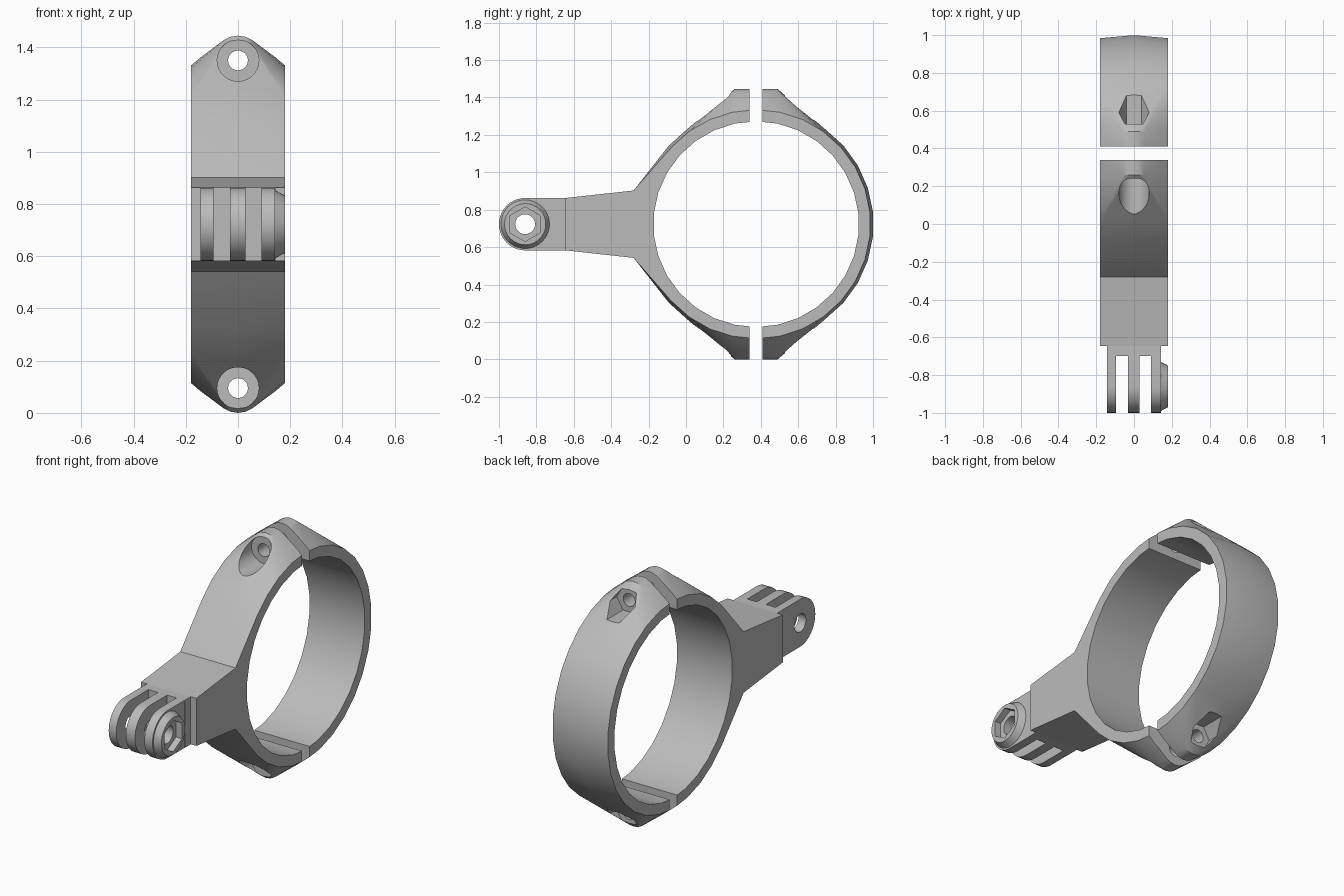
import bpy, bmesh, math

if "Cube" in bpy.data.objects:
    bpy.data.objects.remove(bpy.data.objects["Cube"])

ZC = 0.7225          # height of the clamp axis
YC = 0.375           # depth of the clamp axis
W = 0.18             # half width
PIN = -0.86          # hinge pin position in y

grey = bpy.data.materials.new("plain grey")
grey.diffuse_color = (0.5, 0.5, 0.5, 1)
grey.use_nodes = True
grey.node_tree.nodes["Principled BSDF"].inputs["Base Color"].default_value = grey.diffuse_color


def circle(axis, at, center, r, n=30, turn=0.0):
    """Points of a polygon around an x or y axis; center is (y or x, z)."""
    pts = []
    for i in range(n):
        a = turn + 2 * math.pi * i / n
        u, z = center[0] + r * math.cos(a), center[1] + r * math.sin(a)
        pts.append((at, u, z) if axis == 'x' else (u, at, z))
    return pts


def box(x0, x1, y0, y1, z0, z1):
    return [(x, y, z) for x in (x0, x1) for y in (y0, y1) for z in (z0, z1)]


def hull(name, pts):
    bm = bmesh.new()
    for p in pts:
        bm.verts.new(p)
    res = bmesh.ops.convex_hull(bm, input=bm.verts[:])
    junk = {g for g in res["geom_interior"] + res["geom_unused"]
            if isinstance(g, bmesh.types.BMVert)}
    bmesh.ops.delete(bm, geom=list(junk), context='VERTS')
    bmesh.ops.dissolve_limit(bm, angle_limit=0.002, verts=bm.verts[:], edges=bm.edges[:])
    bmesh.ops.recalc_face_normals(bm, faces=bm.faces[:])
    me = bpy.data.meshes.new(name)
    bm.to_mesh(me)
    bm.free()
    me.materials.append(grey)
    ob = bpy.data.objects.new(name, me)
    bpy.context.collection.objects.link(ob)
    return ob


def cut(ob, pts):
    """Subtract the convex solid around pts."""
    tool = hull("cutter", pts)
    tool.hide_render = True
    mod = ob.modifiers.new("cut", 'BOOLEAN')
    mod.operation, mod.solver, mod.object = 'DIFFERENCE', 'EXACT', tool
    bpy.context.view_layer.objects.active = ob
    bpy.ops.object.modifier_apply(modifier=mod.name)
    bpy.data.objects.remove(tool)


def rod(axis, a, b, center, r, n=30, turn=0.0, r2=None):
    return circle(axis, a, center, r, n, turn) + circle(axis, b, center, r2 or r, n, turn)


# Clamp halves: ring, bolt lugs and arm root wrapped in one hull, then cut
FLAT = math.radians(6)
BOLTS = (ZC + 0.6275, ZC - 0.6275)
shell = rod('x', -W, W, (YC, ZC), 0.612, turn=FLAT) + circle('x', 0, (YC, ZC), 0.628, turn=FLAT)
for z in BOLTS:
    shell += rod('y', 0.26, 0.49, (0, z), 0.095, 20, math.pi / 2)
shell += box(-W, W, -0.28, -0.27, ZC - 0.18, ZC + 0.18)

for name, y0, y1 in (("front_clamp_half", 0.34, 2), ("back_clamp_half", -2, 0.41)):
    half = hull(name, shell)
    cut(half, rod('x', -0.5, 0.5, (YC, ZC), 0.55, turn=FLAT))
    cut(half, box(-1, 1, y0, y1, -1, 3))
    for z in BOLTS:
        cut(half, rod('y', -1, 2, (0, z), 0.038, 24))
        if y0 > 0:
            cut(half, rod('y', -0.6, 0.24, (0, z), 0.08))      # screw head recess
        else:
            cut(half, rod('y', 0.53, 1.3, (0, z), 0.08, 6))    # hex nut recess

# Tapered arm
hull("arm", [(x, y, ZC + s * h) for x in (-W, W) for s in (-1, 1)
             for y, h in ((-0.28, 0.18), (-0.645, 0.14))])

# Hinge fork: base block and three prongs
hull("fork_base", box(-0.143, 0.143, -0.70, -0.645, ZC - 0.14, ZC + 0.14))
for i, (x0, x1) in enumerate(((-0.143, -0.094), (-0.031, 0.028), (0.09, 0.142))):
    prong = hull(f"prong_{i + 1}", rod('x', x0, x1, (PIN, ZC), 0.14, 40)
                 + box(x0, x1, -0.70, -0.695, ZC - 0.14, ZC + 0.14))
    cut(prong, rod('x', -0.5, 0.5, (PIN, ZC), 0.053))

# Nut holder on the right prong
holder = hull("nut_holder", rod('x', 0.142, W, (PIN, ZC), 0.13, 40, r2=0.11))
cut(holder, rod('x', 0.1, 0.5, (PIN, ZC), 0.092, 6, math.pi / 2))

# Smooth round surfaces, keep edges sharp
bpy.ops.object.select_all(action='SELECT')
bpy.ops.object.shade_smooth_by_angle(angle=math.radians(25))
